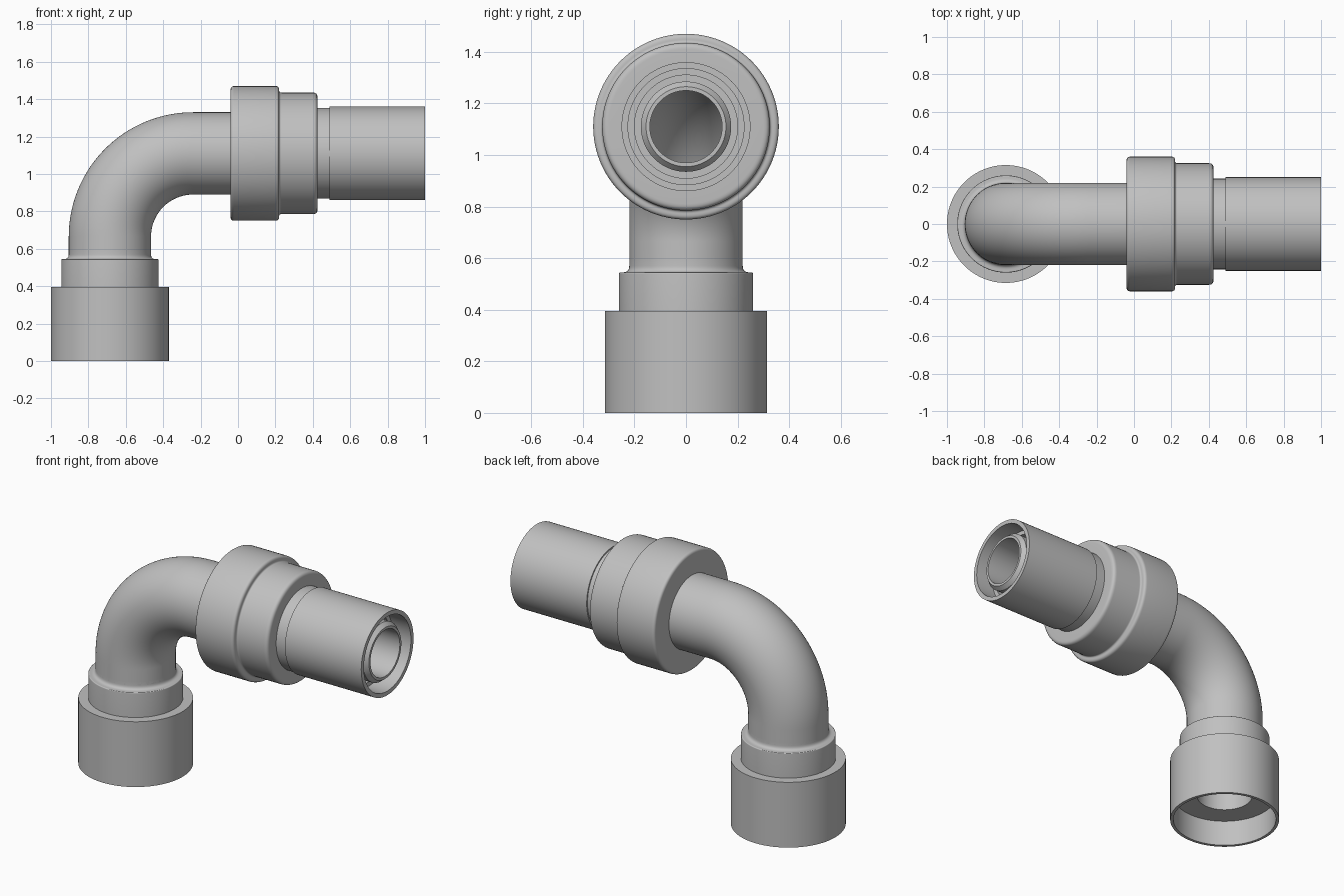
import bpy
import bmesh
from math import sin, cos, pi, radians
from mathutils import Vector

cube = bpy.data.objects.get("Cube")
if cube:
    bpy.data.objects.remove(cube, do_unlink=True)

SIDES = 96
LEG_X = -0.685     # axis of the vertical leg
ARM_Z = 1.11       # axis of the horizontal arm
BEND = 0.445       # centreline bend radius
UP, RIGHT = Vector((0, 0, 1)), Vector((1, 0, 0))

grey = bpy.data.materials.new("satin grey metal")
grey.use_nodes = True
colour = (0.53, 0.53, 0.53, 1)
grey.diffuse_color = colour
grey.node_tree.nodes["Principled BSDF"].inputs["Base Color"].default_value = colour


def sweep(name, rings):
    """Skin a closed loop of circles given as (centre, direction, radius)."""
    bm = bmesh.new()
    side = Vector((0, 1, 0))
    loops = []
    for centre, direction, radius in rings:
        other = direction.cross(side)
        loops.append([bm.verts.new(centre + radius * (side * cos(a) + other * sin(a)))
                      for a in (2 * pi * i / SIDES for i in range(SIDES))])
    for k, ring in enumerate(loops):
        after = loops[(k + 1) % len(loops)]
        for i in range(SIDES):
            j = (i + 1) % SIDES
            bm.faces.new((ring[i], ring[j], after[j], after[i]))
    bmesh.ops.recalc_face_normals(bm, faces=bm.faces)
    mesh = bpy.data.meshes.new(name)
    bm.to_mesh(mesh)
    bm.free()
    mesh.materials.append(grey)
    obj = bpy.data.objects.new(name, mesh)
    bpy.context.collection.objects.link(obj)
    bpy.ops.object.select_all(action='DESELECT')
    obj.select_set(True)
    bpy.context.view_layer.objects.active = obj
    bpy.ops.object.shade_smooth_by_angle(angle=radians(32))
    return obj


def rounded(profile):
    """Replace corners (distance, radius, fillet) by short curves."""
    points = []
    for k, (t, r, *fillet) in enumerate(profile):
        corner = Vector((t, r))
        if not fillet:
            points.append(corner)
            continue
        before = Vector(profile[k - 1][:2]) - corner
        after = Vector(profile[(k + 1) % len(profile)][:2]) - corner
        a = corner + before.normalized() * fillet[0]
        b = corner + after.normalized() * fillet[0]
        for s in (i / 6 for i in range(7)):
            points.append(a * (1 - s) ** 2 + corner * 2 * s * (1 - s) + b * s * s)
    return points


def turn(name, profile, origin, axis):
    return sweep(name, [(origin + axis * t, axis, r) for t, r in rounded(profile)])


leg, arm = Vector((LEG_X, 0, 0)), Vector((0, 0, ARM_Z))

# Socket and neck on the vertical leg
turn("lower_socket", [
    (0, 0.297), (0, 0.315), (0.395, 0.315), (0.395, 0.26),
    (0.545, 0.26, 0.006), (0.545, 0.22, 0.025), (0.59, 0.22),
    (0.59, 0.2), (0.16, 0.2), (0.16, 0.297)], leg, UP)

# Bent pipe with a straight inner nozzle
corner = Vector((LEG_X + BEND, 0, ARM_Z - BEND))
path = [(leg + UP * 0.158, UP)]
for i in range(33):
    a = pi / 2 * i / 32
    path.append((corner + BEND * Vector((-cos(a), 0, sin(a))),
                 Vector((sin(a), 0, cos(a)))))
path.append((arm, RIGHT))
outer = [(p, d, 0.22) for p, d in path]
bore = [(p, d, 0.16) for p, d in reversed(path)]
nozzle = [(arm + RIGHT * t, RIGHT, r) for t, r in
          ((0.1, 0.22), (0.1, 0.175), (0.96, 0.175), (0.985, 0.155),
           (0.985, 0.14), (0.05, 0.14))]
sweep("elbow_pipe", outer + nozzle + bore)

# Stepped collar around the arm
turn("collar", [
    (-0.04, 0.2), (-0.04, 0.36, 0.02), (0.22, 0.36, 0.02),
    (0.22, 0.325, 0.012), (0.425, 0.325, 0.025), (0.425, 0.23),
    (0.4, 0.2)], arm, RIGHT)

# Outer sleeve with a recessed end
turn("end_sleeve", [
    (0.3, 0.242), (0.49, 0.242), (0.49, 0.25), (1, 0.25), (1, 0.225),
    (0.88, 0.225), (0.88, 0.2), (0.75, 0.2), (0.75, 0.165),
    (0.3, 0.165)], arm, RIGHT)
